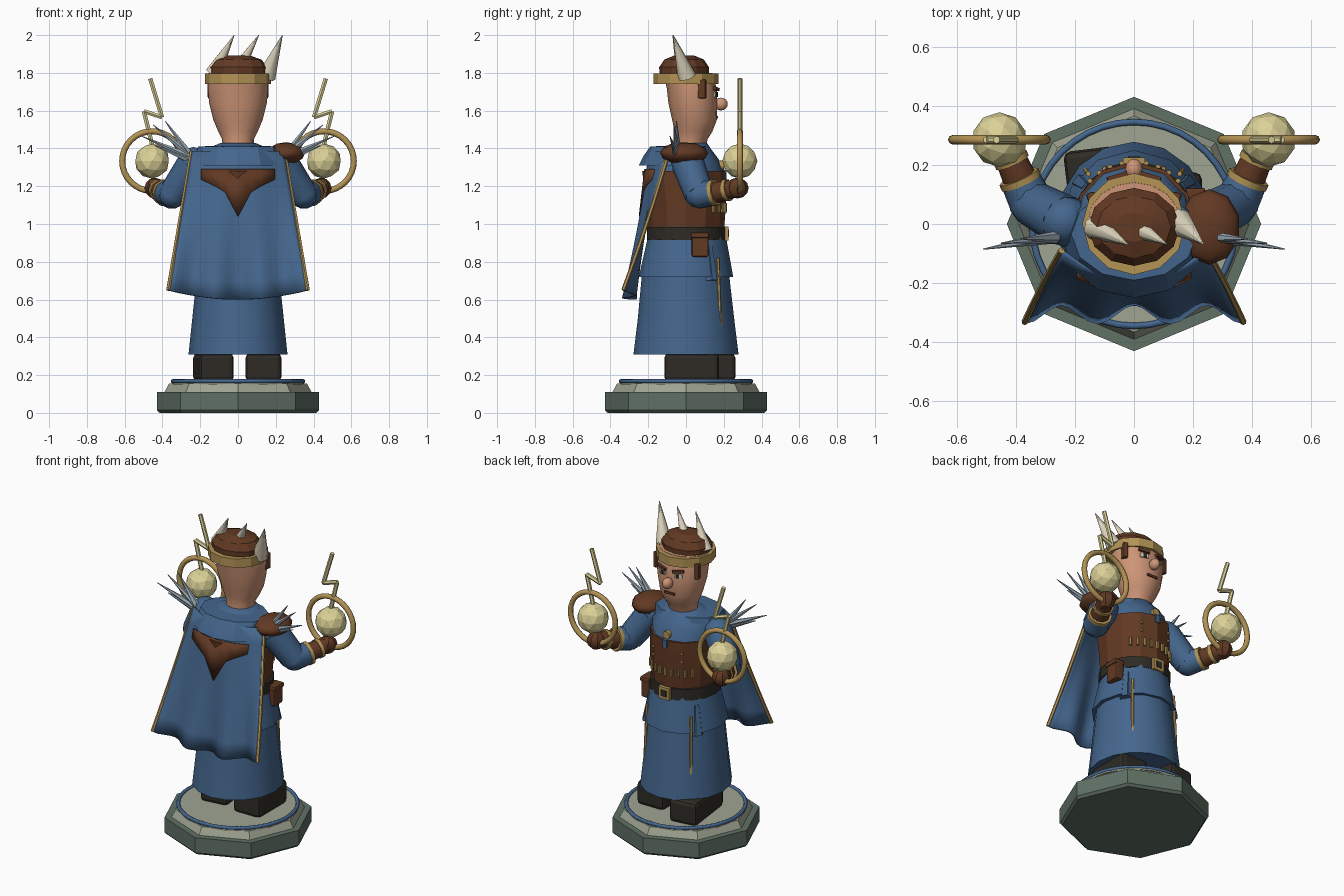
import bpy, bmesh, math
from mathutils import Vector

cube = bpy.data.objects.get("Cube")
if cube:
    bpy.data.objects.remove(cube, do_unlink=True)


def material(name, *srgb):
    m = bpy.data.materials.new(name)
    col = [(c / 255) ** 2.2 for c in srgb] + [1]
    m.use_nodes = True
    m.diffuse_color = col
    m.node_tree.nodes["Principled BSDF"].inputs["Base Color"].default_value = col
    return m


BLUE = material("blue cloth", 70, 102, 140)
SKIN = material("skin", 205, 148, 118)
BROWN = material("brown leather", 98, 60, 40)
GOLD = material("gold", 178, 146, 86)
BLACK = material("black leather", 50, 47, 42)
STONE = material("dark stone", 96, 112, 101)
PALE = material("pale stone", 158, 163, 145)
GLOW = material("pale yellow", 218, 208, 150)
HORN = material("horn", 218, 209, 186)
STEEL = material("steel", 152, 168, 180)


def make(name, verts, faces, mat, smooth=40):
    me = bpy.data.meshes.new(name)
    me.from_pydata([tuple(v) for v in verts], [], faces)
    bm = bmesh.new()
    bm.from_mesh(me)
    bmesh.ops.recalc_face_normals(bm, faces=bm.faces)
    bm.to_mesh(me)
    bm.free()
    ob = bpy.data.objects.new(name, me)
    bpy.context.collection.objects.link(ob)
    return finish(ob, name, mat, smooth)


def finish(ob, name, mat, smooth=40):
    ob.name = name
    ob.data.materials.append(mat)
    bpy.ops.object.select_all(action='DESELECT')
    ob.select_set(True)
    bpy.context.view_layer.objects.active = ob
    if smooth:
        bpy.ops.object.shade_smooth_by_angle(angle=math.radians(smooth))
    return ob


def skin_rings(name, rings, mat, smooth=40):
    """Join equal rings of points into a capped solid."""
    n = len(rings[0])
    faces = [(i * n + j, i * n + (j + 1) % n, (i + 1) * n + (j + 1) % n, (i + 1) * n + j)
             for i in range(len(rings) - 1) for j in range(n)]
    faces += [tuple(range(n)), tuple(range((len(rings) - 1) * n, len(rings) * n))]
    return make(name, [p for r in rings for p in r], faces, mat, smooth)


def loft(name, levels, mat, n=12, smooth=40):
    """Stack ellipses given as (z, x radius, y radius, y centre)."""
    turns = [math.tau * j / n for j in range(n)]
    return skin_rings(name, [[(rx * math.cos(a), cy + ry * math.sin(a), z) for a in turns]
                             for z, rx, ry, cy in levels], mat, smooth)


def rod(name, p, q, r1, r2, mat, n=8, smooth=50):
    p, q = Vector(p), Vector(q)
    rot = (q - p).to_track_quat('Z', 'Y')
    turns = [math.tau * j / n for j in range(n)]
    return skin_rings(name, [[c + rot @ Vector((r * math.cos(a), r * math.sin(a), 0)) for a in turns]
                             for c, r in ((p, r1), (q, r2))], mat, smooth)


def ball(name, loc, size, mat, smooth=40, n=12, m=8):
    bpy.ops.mesh.primitive_uv_sphere_add(segments=n, ring_count=m, radius=1, location=loc)
    ob = bpy.context.object
    ob.scale = size
    return finish(ob, name, mat, smooth)


def box(name, loc, size, mat, bevel=0.0, rot=(0, 0, 0)):
    bpy.ops.mesh.primitive_cube_add(size=1, location=loc, rotation=rot)
    ob = bpy.context.object
    ob.scale = size
    bpy.ops.object.transform_apply(location=False, rotation=False, scale=True)
    if bevel:
        b = ob.modifiers.new("bevel", 'BEVEL')
        b.width, b.segments = bevel, 2
    return finish(ob, name, mat, 0)


def torus(name, loc, R, r, mat, direction=(0, 0, 1), n=32):
    bpy.ops.mesh.primitive_torus_add(major_segments=n, minor_segments=8, major_radius=R, minor_radius=r,
                                     location=loc, rotation=Vector(direction).to_track_quat('Z', 'Y').to_euler())
    return finish(bpy.context.object, name, mat, 60)


# Plinth
loft("plinth_base", [(0, .415, .415, 0), (.015, .43, .43, 0), (.11, .43, .43, 0)], STONE, 8, 0)
loft("plinth_step", [(.11, .39, .39, 0), (.155, .365, .365, 0)], PALE, 8, 0)
loft("plinth_top", [(.15, .35, .35, 0), (.168, .35, .35, 0)], PALE, 32)
torus("plinth_ring", (0, 0, .168), .345, .011, BLUE, n=40)

# Boots
box("left_boot", (.135, .03, .24), (.19, .29, .15), BLACK, .025)
box("right_boot", (-.13, .08, .24), (.18, .35, .15), BLACK, .025, (0, 0, .12))

# Robe, belt and torso
loft("skirt", [(.31, .262, .278, 0), (.5, .242, .255, 0), (.76, .215, .228, -.003)], BLUE, 16)
loft("tunic_hem", [(.72, .245, .25, 0), (.93, .2, .207, .005)], BLUE, 12)
loft("belt", [(.915, .207, .21, .003), (.985, .207, .21, .003)], BLACK, 16)
loft("corset", [(.98, .195, .202, 0), (1.1, .205, .21, .002), (1.28, .21, .222, -.01)], BROWN, 12, 25)
loft("chest", [(1.26, .2, .21, -.005), (1.34, .2, .175, 0), (1.4, .16, .13, 0), (1.43, .09, .09, .02)], BLUE)
loft("collar", [(1.31, .242, .2, -.05), (1.36, .225, .18, -.045), (1.41, .212, .155, -.035), (1.415, .1, .09, .0)],
     BLUE, 12, 20)
box("buckle", (0, .215, .95), (.075, .02, .075), GOLD)
box("buckle_centre", (0, .224, .95), (.04, .008, .04), BLACK)
rod("chest_brooch", (0, .17, 1.31), (0, .2, 1.31), .025, .025, GOLD)
box("brooch_tab", (0, .205, 1.26), (.03, .02, .05), BLUE)

# Corset cartridges and rivets
for i in range(-4, 5):
    a = math.pi / 2 + i * .2
    x, y = .208 * math.cos(a), .21 * math.sin(a)
    rod("cartridge", (x, y, 1.06), (x, y, 1.11), .009, .009, GOLD, 6)
for s in (-1, 1):
    for z in (1.16, 1.21):
        ball("rivet", (s * .1, .187, z), (.01, .01, .01), GOLD, n=6, m=4)
box("pouch", (.205, .075, .89), (.06, .09, .13), BROWN, .012)
box("pouch_flap", (.208, .075, .94), (.066, .094, .03), BROWN, .008)

# Parts that repeat on both sides
for s, side in ((1, "left"), (-1, "right")):
    rod(side + "_skirt_stripe", (s * .165, .185, .36), (s * .155, .17, .82), .009, .009, GOLD, 6)
    rod(side + "_hip_tab", (s * .175, .135, .7), (s * .155, .12, .88), .035, .022, BLUE, 6, 0)
    # Arm
    shoulder, elbow = Vector((s * .235, .01, 1.32)), Vector((s * .345, .07, 1.155))
    cuff, fist = Vector((s * .385, .15, 1.165)), Vector((s * .44, .272, 1.19))
    ball(side + "_shoulder", shoulder, (.088, .088, .088), BLUE, 40, 10, 6)
    rod(side + "_sleeve", shoulder, elbow, .088, .078, BLUE, 10)
    ball(side + "_elbow", elbow, (.078, .078, .072), BLUE, 40, 10, 6)
    rod(side + "_lower_sleeve", elbow, cuff, .076, .068, BLUE, 10)
    rod(side + "_bracer", cuff, fist, .058, .048, BROWN, 10)
    for k, r in ((0, .072), (.55, .06)):
        p, d = cuff.lerp(fist, k), (fist - cuff).normalized()
        rod(side + "_bracer_band", p - d * .011, p + d * .011, r, r, GOLD, 10)
    ball(side + "_fist", fist, (.055, .06, .055), BROWN, 30, 8, 6)
    # Magic ring, orb and bolt
    hub = Vector((s * .455, .285, 1.333))
    torus(side + "_ring", hub, .158, .016, GOLD, (0, 1, 0))
    bpy.ops.mesh.primitive_ico_sphere_add(subdivisions=2, radius=.093, location=hub)
    finish(bpy.context.object, side + "_orb", GLOW, 0)
    bolt = [(.465, 1.77), (.402, 1.565), (.498, 1.597), (.45, 1.4)]
    for (x1, z1), (x2, z2) in zip(bolt, bolt[1:]):
        rod(side + "_bolt", (s * x1, .285, z1), (s * x2, .285, z2), .013, .013, GLOW, 6, 0)
    # Shoulder spikes
    for x, y, z in ((.385, -.05, 1.545), (.45, -.065, 1.525), (.51, -.085, 1.465), (.44, -.075, 1.415)):
        rod(side + "_spike", (s * .265, -.045, 1.355 + (z - 1.45) * .25), (s * x, y, z), .021, .002, STEEL, 6, 0)
ball("left_pauldron", (.255, -.01, 1.375), (.105, .128, .058), BROWN, 40, 10, 6)


# Cape
def cape_point(u, t, out=0):
    mid, edge = -.19 - .11 * t, -.09 - .21 * t
    y = mid + (edge - mid) * u * u + .032 * t * t * math.cos(3 * math.pi * u)
    return Vector((u * (.245 + .125 * t), y - out, 1.385 - t * (.785 - .05 * u * u)))


COLS, ROWS = 24, 8
grid = [cape_point(2 * i / COLS - 1, j / ROWS) for j in range(ROWS + 1) for i in range(COLS + 1)]
quads = [(a, a + 1, a + COLS + 2, a + COLS + 1)
         for j in range(ROWS) for a in range(j * (COLS + 1), j * (COLS + 1) + COLS)]
cape = make("cape", grid, quads, BLUE, 60)
solid = cape.modifiers.new("thickness", 'SOLIDIFY')
solid.thickness, solid.offset = .014, 0
for s in (-1, 1):
    edge = [cape_point(s, j / ROWS) for j in range(ROWS + 1)]
    for p, q in zip(edge, edge[1:]):
        rod("cape_trim", p, q, .011, .011, GOLD, 6)

# Leather hide over the cape
half = [(.195, 1.235), (.12, 1.2), (.07, 1.17)]
hem = [(-x, z) for x, z in half] + [(0, 1.04)] + half[::-1]
pts = []
for x, low in hem:
    for z in (1.29, low):
        t = (1.385 - z) / .785
        pts.append(cape_point(x / (.245 + .125 * t), t, .018))
        pts[-1].z = z
hide = make("cape_hide", pts, [(2 * i, 2 * i + 1, 2 * i + 3, 2 * i + 2) for i in range(len(hem) - 1)], BROWN)
hide.modifiers.new("thickness", 'SOLIDIFY').thickness = .012

# Head
loft("head", [(1.39, .085, .08, .02), (1.45, .085, .085, .03), (1.49, .105, .1, .04), (1.55, .13, .118, .045),
              (1.64, .153, .13, .037), (1.72, .16, .132, .03), (1.8, .155, .13, .01)], SKIN, 16, 60)
ball("nose", (0, .185, 1.635), (.03, .036, .034), SKIN)
loft("crown_band", [(1.742, .175, .172, 0), (1.798, .175, .172, 0)], GOLD, 12, 0)
loft("hair", [(1.78, .15, .13, -.01), (1.83, .155, .132, -.01), (1.87, .125, .105, -.01), (1.893, .06, .05, -.01)],
     BROWN, 12, 20)
for s in (-1, 1):
    box("sideburn", (s * .142, .085, 1.715), (.03, .045, .1), BROWN, .008, (0, 0, s * -.3))
    box("eye", (s * .055, .157, 1.685), (.05, .008, .025), HORN, 0, (0, 0, s * -.3))
    box("pupil", (s * .053, .162, 1.685), (.02, .008, .024), BLACK, 0, (0, 0, s * -.3))
    box("brow", (s * .057, .161, 1.715), (.07, .015, .016), BROWN, 0, (0, s * -.12, s * -.3))
box("mouth", (0, .165, 1.565), (.07, .009, .014), BROWN)

# Crown horns
for base, tip, r in (((-.13, -.01, 1.8), (-.02, -.07, 2), .045), ((.02, -.02, 1.85), (.11, -.068, 2), .033),
                     ((.15, .005, 1.78), (.235, -.068, 2), .05)):
    rod("horn", base, tip, r, .002, HORN, 8, 50)
